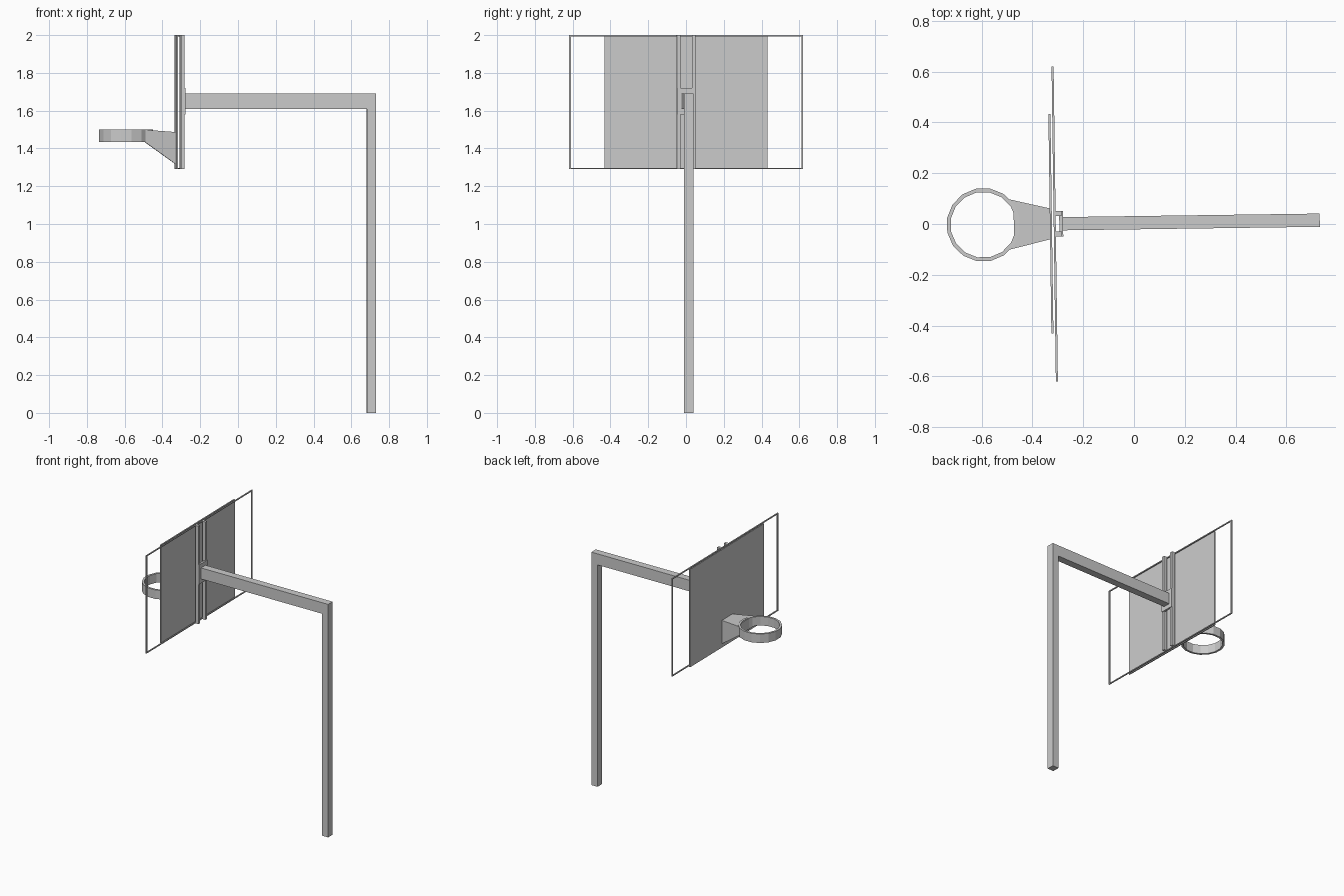
import bpy, bmesh, math
from mathutils import Matrix

if "Cube" in bpy.data.objects:
    bpy.data.objects.remove(bpy.data.objects["Cube"])

# The whole hoop stands turned very slightly about z
TURN = Matrix.Translation((0, 0.005, 0)) @ Matrix.Rotation(0.0137, 4, 'Z')


def make(name, verts, faces):
    me = bpy.data.meshes.new(name)
    me.from_pydata(verts, [], faces)
    bm = bmesh.new()
    bm.from_mesh(me)
    bmesh.ops.recalc_face_normals(bm, faces=bm.faces)
    bm.transform(TURN)
    bm.to_mesh(me)
    bm.free()
    ob = bpy.data.objects.new(name, me)
    bpy.context.collection.objects.link(ob)
    return ob


def prism(name, plan, bottom, top):
    """Extrude a plan outline between two height functions of x."""
    n = len(plan)
    verts = [(x, y, bottom(x)) for x, y in plan] + [(x, y, top(x)) for x, y in plan]
    faces = [range(n), range(n, 2 * n)]
    faces += [(i, (i + 1) % n, (i + 1) % n + n, i + n) for i in range(n)]
    return make(name, verts, [tuple(f) for f in faces])


def box(name, x0, x1, y0, y1, z0, z1):
    return prism(name, [(x0, y0), (x1, y0), (x1, y1), (x0, y1)],
                 lambda x: z0, lambda x: z1)


def extrude_x(name, loops, x0, x1, flip=False):
    """Hollow rectangle between an outer and inner yz loop."""
    n = len(loops[0])
    verts = [(x, y, z) for x in (x0, x1) for lp in loops for y, z in lp]
    faces = []
    for i in range(n):
        j = (i + 1) % n
        for a, b in ((0, n), (n, 3 * n), (3 * n, 2 * n), (2 * n, 0)):
            faces.append((a + i, a + j, b + j, b + i))
    return make(name, verts, faces)


def rect(h, z0, z1):
    return [(-h, z0), (h, z0), (h, z1), (-h, z1)]


# Post and arm as one L-shaped tube profile
prof = [(0.682, 0), (0.731, 0), (0.731, 1.69), (-0.28, 1.69), (-0.28, 1.61), (0.682, 1.61)]
n = len(prof)
make("post_and_arm",
     [(x, y, z) for y in (-0.026, 0.026) for x, z in prof],
     [tuple(range(n)), tuple(range(n, 2 * n))] +
     [(i, (i + 1) % n, (i + 1) % n + n, i + n) for i in range(n)])

# Backboard panel and the wider frame behind it
box("backboard", -0.331, -0.323, -0.432, 0.432, 1.29, 2.0)
extrude_x("backboard_frame", [rect(0.62, 1.29, 2.0), rect(0.61, 1.297, 1.993)], -0.316, -0.308)

# Twin uprights and the plate joining them to the arm
for side, s in (("left", -1), ("right", 1)):
    ys = sorted((s * 0.03, s * 0.05))
    box("upright_" + side, -0.308, -0.284, ys[0], ys[1], 1.29, 2.0)
box("arm_plate", -0.294, -0.279, -0.05, 0.05, 1.58, 1.72)

# Sixteen-sided rim
N, CX = 16, -0.593
verts, faces = [], []
for r, z in ((0.145, 1.435), (0.145, 1.50), (0.130, 1.50), (0.130, 1.435)):
    for i in range(N):
        a = 2 * math.pi * (i + 0.5) / N
        verts.append((CX + r * math.cos(a), r * math.sin(a), z))
for k in range(4):
    for i in range(N):
        j, m = (i + 1) % N, (k + 1) % 4
        faces.append((k * N + i, k * N + j, m * N + j, m * N + i))
make("rim", verts, faces)

# Tapered bracket from rim to backboard
half = [(-0.473, 0.05), (-0.495, 0.10), (-0.327, 0.06)]
prism("rim_bracket", half + [(x, -y) for x, y in reversed(half)],
      lambda x: 1.435 - (x + 0.495) * 0.72,
      lambda x: 1.499 - (x + 0.495) * 0.075)
